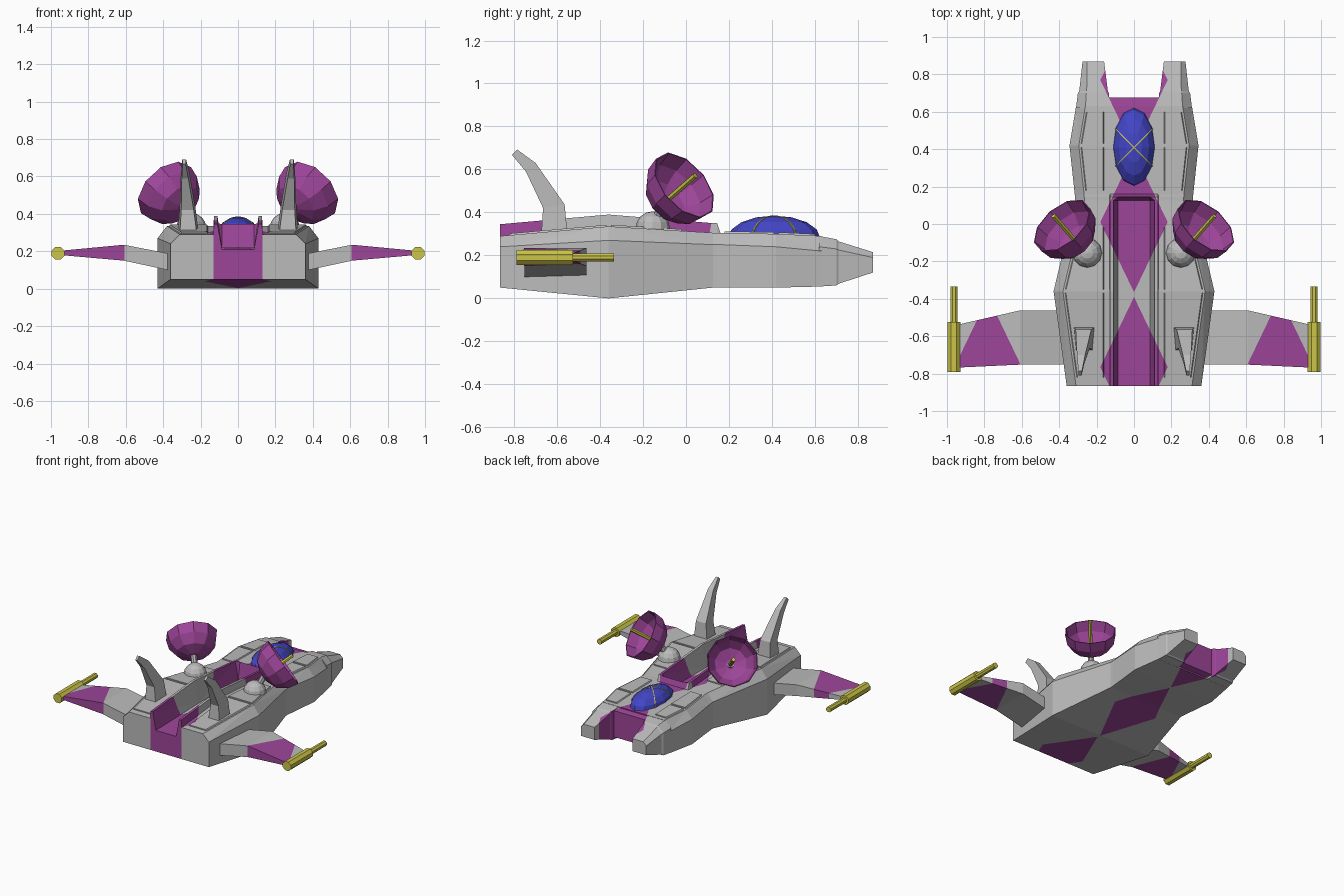
import bpy, bmesh, math
from mathutils import Vector

if "Cube" in bpy.data.objects:
    bpy.data.objects.remove(bpy.data.objects["Cube"])


def material(name, rgb):
    m = bpy.data.materials.new(name)
    m.diffuse_color = (*rgb, 1)
    m.use_nodes = True
    m.node_tree.nodes["Principled BSDF"].inputs["Base Color"].default_value = m.diffuse_color
    return m


GREY = material("hull_grey", (0.50, 0.50, 0.50))
PURPLE = material("purple", (0.34, 0.06, 0.32))
BLUE = material("canopy_blue", (0.055, 0.06, 0.56))
YELLOW = material("gun_yellow", (0.60, 0.56, 0.065))
A, B = 0.18, 0.375                        # painted diamond half width, half length
SPINE = [(0, -0.765), (0, 0.01), (0, 0.77)]   # diamonds along the hull


def paint_diamonds(bm, centres):
    """Cut the mesh along the diamond outlines and paint the insides purple."""
    bmesh.ops.triangulate(bm, faces=bm.faces[:])
    for cx, cy in centres:
        for sx in (1, -1):
            for sy in (1, -1):
                bmesh.ops.bisect_plane(bm, geom=bm.verts[:] + bm.edges[:] + bm.faces[:], dist=1e-5,
                                       plane_co=(cx + sx * A, cy, 0), plane_no=(sx / A, sy / B, 0))
    for f in bm.faces:
        c = f.calc_center_median()
        f.material_index = int(any(abs(c.x - cx) / A + abs(c.y - cy) / B < 1 for cx, cy in centres))


def finish(name, bm, mats, diamonds=None):
    bmesh.ops.recalc_face_normals(bm, faces=bm.faces[:])
    if diamonds:
        paint_diamonds(bm, diamonds)
    me = bpy.data.meshes.new(name)
    bm.to_mesh(me)
    bm.free()
    for m in mats:
        me.materials.append(m)
    ob = bpy.data.objects.new(name, me)
    bpy.context.collection.objects.link(ob)
    return ob


def loft(name, rings, mats, diamonds=None):
    bm = bmesh.new()
    vs = [[bm.verts.new(p) for p in r] for r in rings]
    n = len(vs[0])
    for a, b in zip(vs, vs[1:]):
        for i in range(n):
            bm.faces.new((a[i], a[(i + 1) % n], b[(i + 1) % n], b[i]))
    bm.faces.new(vs[0][::-1])
    bm.faces.new(vs[-1])
    return finish(name, bm, mats, diamonds)


def lathe(name, origin, axis, profile, sides, mat):
    q = Vector(axis).to_track_quat('Z', 'Y')
    rings = []
    for r, t in profile:
        angles = [2 * math.pi * (i + 0.5) / sides for i in range(sides)]
        rings.append([Vector(origin) + q @ Vector((r * math.cos(a), r * math.sin(a), t)) for a in angles])
    return loft(name, rings, [mat])


def ellipsoid(name, centre, size, mat, u, v):
    bm = bmesh.new()
    bmesh.ops.create_uvsphere(bm, u_segments=u, v_segments=v, radius=1)
    for p in bm.verts:
        p.co = Vector([c + s * k for c, s, k in zip(centre, size, p.co)])
    return finish(name, bm, [mat])


# hull: sections (y, half width, bottom z, shoulder z, deck z, channel rim z, channel floor z)
SECTIONS = [(-0.865, 0.36, 0.05, 0.24, 0.29, 0.345, 0.21),
            (-0.36, 0.43, 0.0, 0.27, 0.335, 0.39, 0.22),
            (0.125, 0.315, 0.05, 0.25, 0.305, 0.35, 0.22),
            (0.145, 0.316, 0.05, 0.25, 0.305, 0.35, 0.345),
            (0.16, 0.317, 0.05, 0.25, 0.304, 0.304, 0.304),
            (0.42, 0.345, 0.05, 0.24, 0.30, 0.30, 0.30),
            (0.63, 0.31, 0.055, 0.22, 0.29, 0.29, 0.29)]
rings = []
for y, w, zb, zs, zt, zr, fl in SECTIONS:
    half = [(0, zb), (w, zb), (w, zs), (w - 0.05, zt), (0.132, zt),
            (0.128, zr), (0.11, zr), (0.085, fl), (0, fl)]
    full = half + [(-x, z) for x, z in half[-2:0:-1]]
    rings.append([(x, y, z) for x, z in full])
loft("hull", rings, [GREY, PURPLE], SPINE)

# block between the nose prongs
loft("nose_block", [[(x, y, z) for x, z in ((-0.14, b), (0.14, b), (0.14, t), (-0.14, t))]
                    for y, b, t in ((0.6, 0.06, 0.288), (0.675, 0.075, 0.275))], [GREY, PURPLE], SPINE)

# cockpit canopy with two thin crossing frame bars
ellipsoid("canopy", (0, 0.41, 0.28), (0.115, 0.215, 0.105), BLUE, 12, 8)
for s in (1, -1):
    along, across = Vector((s, 1, 0)).normalized(), Vector((-1, s, 0)).normalized() * 0.003
    rings = []
    for i in range(13):
        a = math.radians(-90 + 15 * i)
        ray = along * 0.143 * math.sin(a) + Vector((0, 0, 0.105 * math.cos(a)))
        p, q = Vector((0, 0.41, 0.28)) + ray * 0.95, Vector((0, 0.41, 0.28)) + ray * 1.015
        rings.append([p - across, p + across, q + across, q - across])
    loft("canopy_bar_right" if s > 0 else "canopy_bar_left", rings, [YELLOW])


def deck(y):
    """Half width and height of the deck at y."""
    for a, b in zip(SECTIONS, SECTIONS[1:]):
        if a[0] <= y <= b[0]:
            k = (y - a[0]) / (b[0] - a[0])
            return a[1] + k * (b[1] - a[1]), a[4] + k * (b[4] - a[4])


for s, side in ((1, "right"), (-1, "left")):
    # nose prong: (y, inner x, outer x, bottom z, top z, corner cut)
    rings = []
    for y, xi, xo, b, t, c in ((0.62, 0.125, 0.31, 0.055, 0.29, 0.05), (0.70, 0.135, 0.30, 0.06, 0.275, 0.045),
                               (0.71, 0.14, 0.293, 0.068, 0.265, 0.04), (0.87, 0.16, 0.275, 0.12, 0.215, 0.025)):
        rings.append([(s * x, y, z) for x, z in ((xi, b), (xo, b), (xo, t - c), (xo - c, t), (xi, t))])
    loft(side + "_nose_prong", rings, [GREY, PURPLE], SPINE)

    # raised deck plates
    for i, (y0, y1) in enumerate(((-0.82, -0.37), (-0.35, -0.02), (0.18, 0.41), (0.43, 0.60))):
        rings = []
        for y in (y0, y1):
            w, z = deck(y)
            rings.append([(s * x, y, z + dz) for x, dz in ((0.155, -0.01), (w - 0.055, -0.01),
                                                          (w - 0.065, 0.008), (0.165, 0.008))])
        loft(f"{side}_deck_plate_{i + 1}", rings, [GREY, PURPLE], SPINE)

    # tail fin: (rear y, rear z, front y, front z, centre x, half thickness)
    rings = []
    for yr, zr, yf, zf, x, h in ((-0.675, 0.28, -0.55, 0.28, 0.265, 0.058),
                                 (-0.665, 0.42, -0.565, 0.437, 0.27, 0.042),
                                 (-0.745, 0.59, -0.70, 0.63, 0.283, 0.022),
                                 (-0.81, 0.668, -0.785, 0.692, 0.288, 0.01)):
        rings.append([(s * (x - 0.8 * h), yr, zr), (s * (x + 0.8 * h), yr, zr),
                      (s * (x + h), yf, zf), (s * (x - h), yf, zf)])
    loft(side + "_tail_fin", rings, [GREY])

    # wing: (x, rear y, front y, bottom z, top z)
    rings = [[(s * x, yr, b), (s * x, yf, b), (s * x, yf, t), (s * x, yr, t)]
             for x, yr, yf, b, t in ((0.33, -0.752, -0.462, 0.09, 0.18), (0.61, -0.752, -0.462, 0.15, 0.235),
                                     (0.95, -0.768, -0.54, 0.18, 0.203))]
    loft(side + "_wing", rings, [GREY, PURPLE], [(s * 0.78, -0.765)])

    # wing tip gun
    lathe(side + "_gun", (s * 0.963, 0, 0.19), (0, 1, 0),
          [(0.037, -0.79), (0.037, -0.525), (0.021, -0.525), (0.021, -0.335)], 8, YELLOW)

    # dish on its ball mount
    axis = Vector((s * 0.55, 0.63, 0.55)).normalized()
    rim = Vector((s * 0.385, -0.008, 0.527))
    ball = Vector((s * 0.25, -0.155, 0.325))
    ellipsoid(side + "_dish_ball", ball, (0.08, 0.08, 0.08), GREY, 12, 8)
    stem = rim - axis * 0.16 - ball
    lathe(side + "_dish_stem", ball, stem, [(0.022, 0), (0.022, stem.length)], 8, GREY)
    lathe(side + "_dish", rim, axis,
          [(0.04, -0.17), (0.12, -0.14), (0.168, -0.075), (0.182, 0),
           (0.176, 0), (0.160, -0.073), (0.113, -0.133), (0.035, -0.161)], 10, PURPLE)
    lathe(side + "_dish_antenna", rim, axis, [(0.014, -0.163), (0.014, 0.082)], 6, YELLOW)
